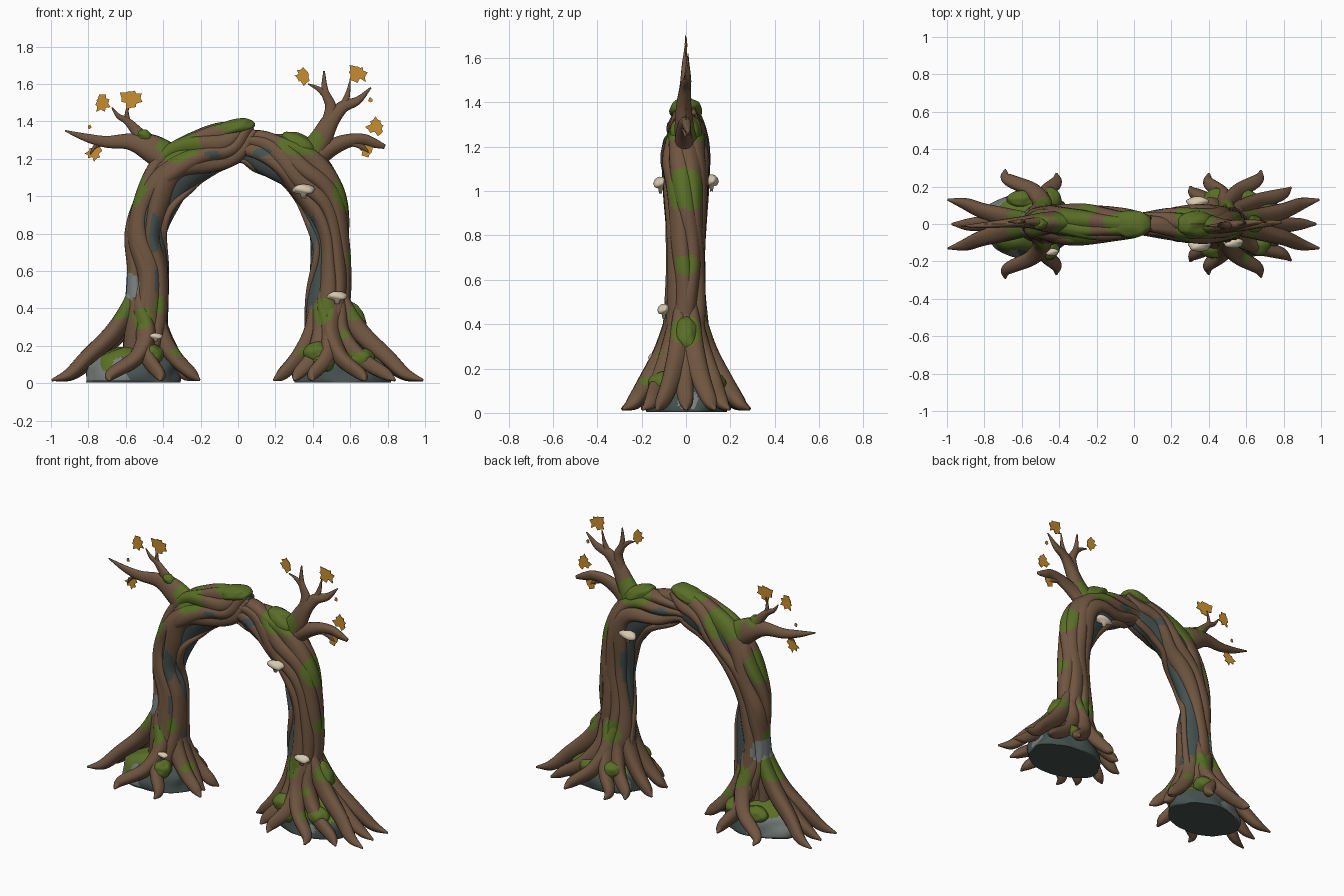
import bpy, bmesh, math, random
from mathutils import Vector, noise

if "Cube" in bpy.data.objects:
    bpy.data.objects.remove(bpy.data.objects["Cube"])

random.seed(4)
PALETTE = {
    "bark": (0.162, 0.092, 0.052), "moss": (0.10, 0.157, 0.02),
    "stone": (0.06, 0.085, 0.08), "light_stone": (0.19, 0.215, 0.208),
    "autumn_leaf": (0.58, 0.27, 0.03), "cream": (0.68, 0.58, 0.43),
}
MATS = {}
for key, rgb in PALETTE.items():
    MATS[key] = bpy.data.materials.new(key)
    MATS[key].diffuse_color = (*rgb, 1)

# Patches painted on the wood: centre, then radii
MOSS = [(-0.31, 0, 1.265, .13, .2, .095), (-0.55, 0, 1.04, .085, .11, .11),
        (0.56, 0, 1.01, .09, .10, .10), (0.34, 0, 1.29, .13, .2, .08),
        (0.61, 0, .67, .05, .06, .05), (-0.64, 0, .40, .09, .10, .09),
        (-0.51, -.12, .35, .055, .07, .065), (0.45, -.1, .39, .055, .08, .07),
        (0.63, 0, .36, .08, .08, .07), (-0.42, -.1, .42, .035, .06, .05),
        (-0.48, .1, .34, .06, .08, .07), (0.47, .1, .38, .06, .08, .07),
        (-0.61, 0, .60, .035, .07, .03), (0.58, -.15, .14, .045, .06, .025),
        (0.57, -.12, .26, .03, .05, .025), (-0.04, 0, 1.40, .13, .2, .05),
        (-0.5, 0, 1.33, .05, .1, .03), (.36, -.1, .17, .04, .05, .03),
        (-.33, -.05, .16, .035, .06, .03), (-.36, .1, .2, .04, .05, .03)]
STONE = [(-.445, -.07, .81, .028, .06, .11), (-.44, -.08, .55, .014, .06, .06),
         (-.14, 0, 1.225, .05, .2, .022), (.13, 0, 1.235, .055, .2, .025),
         (.40, 0, .80, .02, .2, .11)]
LIGHT = [(-.57, 0, .515, .048, .2, .07)]


def wood_rule(c, n):
    w = 1 + 0.3 * noise.noise(c * 14)
    for key, spots in (("light_stone", LIGHT), ("moss", MOSS), ("stone", STONE)):
        for x, y, z, a, b, d in spots:
            if ((c.x-x)/a)**2 + ((c.y-y)/b)**2 + ((c.z-z)/d)**2 < w:
                return key
    return "bark"


def finish(name, bm, rule, smooth=True):
    """Turn a bmesh into an object; rule is a colour name or a face function."""
    bmesh.ops.recalc_face_normals(bm, faces=bm.faces)
    me = bpy.data.meshes.new(name)
    used = []
    for f in bm.faces:
        key = rule if isinstance(rule, str) else rule(f.calc_center_median(), f.normal)
        if key not in used:
            used.append(key)
        f.material_index = used.index(key)
        f.smooth = smooth
    for key in used:
        me.materials.append(MATS[key])
    bm.to_mesh(me)
    bm.free()
    ob = bpy.data.objects.new(name, me)
    bpy.context.scene.collection.objects.link(ob)
    return ob


def skin(name, rings, rule):
    bm = bmesh.new()
    vs = [[bm.verts.new(p) for p in ring] for ring in rings]
    m = len(vs[0])
    for a, b in zip(vs, vs[1:]):
        for j in range(m):
            bm.faces.new((a[j], a[(j+1) % m], b[(j+1) % m], b[j]))
    bm.faces.new(vs[0])
    bm.faces.new(vs[-1])
    return finish(name, bm, rule)


def spline(pts, n):
    P = [Vector(p) for p in pts]
    P = [P[0]*2 - P[1]] + P + [P[-1]*2 - P[-2]]
    m, out = len(pts), []
    for k in range(n):
        t = k / (n-1) * (m-1)
        i = min(int(t), m-2)
        f = t - i
        a, b, c, d = P[i:i+4]
        out.append((b*2 + (c-a)*f + (a*2 - b*5 + c*4 - d)*f*f
                    + (b*3 - a - c*3 + d)*f**3) * 0.5)
    return out


def tube(name, samples, rule, sides=16, ridge=0.07, flat=1.0):
    """Tube with bark ridges along samples of (x, y, z, radius)."""
    P = [s.to_3d() for s in samples]
    u, ph, rings = Vector((0.31, 0.9, 0.2)), random.uniform(0, 6), []
    for k, p in enumerate(P):
        t = (P[min(k+1, len(P)-1)] - P[max(k-1, 0)]).normalized()
        u = (u - t * u.dot(t)).normalized()
        v, r, ring = t.cross(u), max(samples[k][3], 0.003), []
        for j in range(sides):
            a = 2*math.pi*j/sides
            q = r * (1 + ridge*math.sin(3*a + ph + k*0.06))
            w = u*(math.cos(a)*q) + v*(math.sin(a)*q)
            w.y *= flat
            w += p
            w.z = max(w.z, 0.005)
            ring.append(w)
        rings.append(ring)
    return skin(name, rings, rule)


def lump(name, c, r, rule, rough=0.12, tilt=0.0, sub=4):
    """Uneven rounded blob, cut flat on the ground."""
    bm = bmesh.new()
    bmesh.ops.create_icosphere(bm, subdivisions=sub, radius=1)
    ca, sa = math.cos(tilt), math.sin(tilt)
    for v in bm.verts:
        p = v.co * (1 + rough*noise.noise(v.co*1.8 + Vector(c)*9))
        x, z = p.x*r[0], p.z*r[2]
        v.co = Vector((c[0] + x*ca - z*sa, c[1] + p.y*r[1], max(c[2] + x*sa + z*ca, 0.004)))
    return finish(name, bm, rule)


# Trunk guides: x, z, half width in the arch plane, half depth
LEFT = [(-.49, .12, .13, .11), (-.49, .35, .125, .095), (-.48, .6, .117, .08),
        (-.49, .8, .117, .08), (-.42, 1.0, .135, .09), (-.32, 1.145, .142, .097),
        (-.17, 1.235, .133, .085), (-.03, 1.285, .122, .07), (.08, 1.365, .042, .04)]
RIGHT = [(.48, .12, .13, .11), (.475, .35, .125, .095), (.49, .6, .117, .08),
         (.485, .8, .114, .08), (.44, 1.0, .133, .09), (.34, 1.14, .14, .097),
         (.19, 1.215, .13, .075), (.05, 1.255, .098, .055), (-.10, 1.23, .05, .04)]
# Root tips as distance outward and sideways from the arch centre
ROOTS = {-1: [(.995, .13), (.975, 0), (.69, .29), (.415, .27), (.205, .095), (.24, 0)],
         1: [(.99, .13), (.975, 0), (.84, .195), (.68, .285), (.40, .27), (.30, .20), (.19, .08)]}

for side, label, guide in ((-1, "left", LEFT), (1, "right", RIGHT)):
    N = 120
    S = spline(guide, N)
    frame = []
    for k in range(N):
        d = S[min(k+1, N-1)] - S[max(k-1, 0)]
        t = Vector((d.x, 0, d.y)).normalized()
        frame.append((Vector((S[k].x, 0, S[k].y)), Vector((t.z, 0, -t.x)) * side, S[k].z, S[k].w))

    # Inner core: stony on the inside of the arch, bark outside
    rings = [[c + n*(math.cos(a)*R*(.86 - .04*math.cos(a))) + Vector((0, -math.sin(a)*B*.85, 0))
              for a in [2*math.pi*j/28 for j in range(28)]] for c, n, R, B in frame]

    def core_rule(c, nrm):
        f = min(frame, key=lambda q: (q[0]-c).length_squared)
        if (c - f[0]).dot(f[1]) > 0.045:
            return wood_rule(c, nrm)
        return "stone"
    skin(label + "_trunk_core", rings, core_rule)

    # Woven strands wrapped round the core
    shift = 0 if side < 0 else 2
    for i, base in enumerate((-112, -74, -35, 5, 42, 78, 116, 180)):
        k_r, ph = random.uniform(.38, .5), random.uniform(-.6, .6)
        if i == 7:
            k_r = .2
        pts = []
        for k, (c, n, R, B) in enumerate(frame):
            swing = 32*math.sin(k/N*9.5 + ph + shift) + 9*math.sin(k/N*21 + ph*5)
            a = math.radians(base + swing)
            r = k_r * (R + B) / 2 * (1 + .12*math.sin(k/N*16 + i*2))
            q = c + n*(math.cos(a)*(R - r)) + Vector((0, -math.sin(a)*(B*1.06 - r*.85), 0))
            pts.append(Vector((*q, r)))
        tube(f"{label}_strand_{i+1}", pts, wood_rule)

    # Spreading roots, paired front and back
    cx = guide[1][0]
    for i, (ox, oy) in enumerate(ROOTS[side]):
        bend = random.choice((-1, 1)) * random.uniform(.03, .06)
        for s in ((1, -1) if oy else (1,)):
            dx, dy = side*ox - cx, s*oy
            path = [(cx + dx*f - dy*b*s*4, dy*f + dx*b*s*.3, z, r) for f, z, r, b in
                    ((.10, .58, .022, 0), (.18, .42, .042, 0), (.32, .27, .050, bend),
                     (.59, .14, .042, bend), (.82, .05, .032, -bend*.3), (1.0, .016, .006, 0))]
            tube(f"{label}_root_{i+1}_{'front' if s < 0 else 'back'}", spline(path, 44), wood_rule)

    # Boulder under the roots: mossy top, stone below
    def rock_rule(c, n):
        if n.z < -0.5:
            return "stone"
        v = noise.noise(c*9 + Vector((side*3, 1, 2)))
        if c.z + v*.09 > 0.125:
            return "moss"
        if side < 0:
            grey = c.x < -.6 + .12*v
        else:
            grey = v > .25
        return "light_stone" if grey and c.z > .015 else "stone"
    lump(label + "_boulder", (side*.565, 0, .03), (.25, .18, .175), rock_rule, sub=5)

# Moss cushions
for i, (c, r, tilt) in enumerate((
        ((-.02, 0, 1.365), (.115, .074, .047), .25), ((.33, 0, 1.275), (.11, .072, .055), -.5),
        ((.63, 0, .355), (.045, .05, .085), .5), ((-.5, 0, 1.325), (.04, .03, .03), -.4),
        ((-.46, -.13, .15), (.06, .065, .06), 0), ((.43, -.12, .16), (.08, .065, .06), 0),
        ((.46, -.16, .11), (.055, .045, .05), 0), ((-.46, .13, .15), (.07, .065, .055), 0),
        ((.45, .13, .15), (.08, .065, .055), 0), ((.66, -.11, .13), (.07, .06, .055), 0),
        ((-.60, .13, .13), (.08, .05, .055), 0), ((.60, .12, .13), (.08, .06, .05), 0))):
    lump(f"moss_cushion_{i+1}", c, r, "moss", .12, tilt)

# Branches: x, z, radius along each
BRANCHES = {
    "left_limb": [(-.34, 1.17, .09), (-.47, 1.255, .075), (-.58, 1.29, .045), (-.70, 1.29, .032),
                  (-.80, 1.31, .023), (-.925, 1.35, .004)],
    "left_upper_branch": [(-.47, 1.26, .05), (-.535, 1.34, .032), (-.59, 1.40, .02), (-.64, 1.43, .013),
                          (-.675, 1.475, .003)],
    "left_twig": [(-.585, 1.39, .016), (-.595, 1.44, .011), (-.585, 1.50, .003)],
    "left_low_twig": [(-.71, 1.29, .02), (-.76, 1.27, .012), (-.79, 1.225, .003)],
    "right_limb": [(.35, 1.17, .08), (.44, 1.30, .062), (.495, 1.40, .047), (.56, 1.475, .034),
                   (.64, 1.51, .022), (.71, 1.58, .004)],
    "right_upper_branch": [(.485, 1.39, .042), (.495, 1.48, .03), (.465, 1.56, .02), (.46, 1.67, .004)],
    "right_upper_twig": [(.48, 1.53, .02), (.43, 1.575, .013), (.375, 1.60, .003)],
    "right_tall_twig": [(.56, 1.475, .024), (.585, 1.54, .014), (.60, 1.62, .003)],
    "right_low_limb": [(.36, 1.17, .075), (.48, 1.25, .05), (.58, 1.295, .038), (.67, 1.305, .03),
                       (.73, 1.285, .025), (.785, 1.265, .012)],
    "right_low_twig": [(.60, 1.295, .025), (.66, 1.265, .015), (.70, 1.235, .003)],
}
for name, pts in BRANCHES.items():
    path = [(x, 0.012*math.sin(9*x + 5*z), z, r) for x, z, r in pts]
    tube(name, spline(path, 36), wood_rule, 12, flat=.7)

# Autumn leaves: thin lobed plates
LEAVES = [(-.73, 1.50, .055), (-.57, 1.525, .068), (-.77, 1.235, .05), (-.795, 1.37, .014),
          (.35, 1.645, .052), (.64, 1.66, .062), (.74, 1.375, .057), (.695, 1.25, .05), (.71, 1.515, .016)]
OUTLINE = (1.0, .75, .9, .6, 1.0, .8, .85, .55, .6, .5, .6, .6, .95, .75, .85, .6)
for i, (x, z, s) in enumerate(LEAVES):
    bm = bmesh.new()
    spin, turn = random.uniform(0, 6), random.uniform(-.1, .1)
    ring = []
    for j, rad in enumerate(OUTLINE):
        a = spin + j*math.tau/len(OUTLINE) + random.uniform(-.1, .1)
        q = s * rad * random.uniform(.85, 1.1)
        ring.append(bm.verts.new((x + q*math.cos(a), q*math.cos(a)*turn - .002, z + q*math.sin(a))))
    face = bm.faces.new(ring)
    ext = bmesh.ops.extrude_face_region(bm, geom=[face])
    for v in ext["geom"]:
        if isinstance(v, bmesh.types.BMVert):
            v.co.y += .004
    finish(f"leaf_{i+1}", bm, "autumn_leaf", False)

# Shelf mushrooms: cap on a short stem
CAP = [(.012, -.045), (.018, -.022), (.05, -.014), (.06, -.002), (.052, .012), (.03, .024), (.006, .029)]
for i, (x, y, z, s) in enumerate(((.35, -.115, 1.035, 1), (.34, .115, 1.045, 1),
                                  (.53, -.10, .465, .9), (-.44, -.15, .25, .62))):
    rings = [[Vector((x + s*r*math.cos(a)*(1 + .08*math.sin(5*a)), y + s*r*.55*math.sin(a),
                      z + s*h + .12*s*r*math.sin(2*a)))
              for a in [2*math.pi*j/24 for j in range(24)]] for r, h in CAP]
    skin(f"mushroom_{i+1}", rings, "cream")

for m in bpy.data.materials:
    if m.users and not m.is_grease_pencil:
        m.use_nodes = True
        m.node_tree.nodes["Principled BSDF"].inputs["Base Color"].default_value = m.diffuse_color
